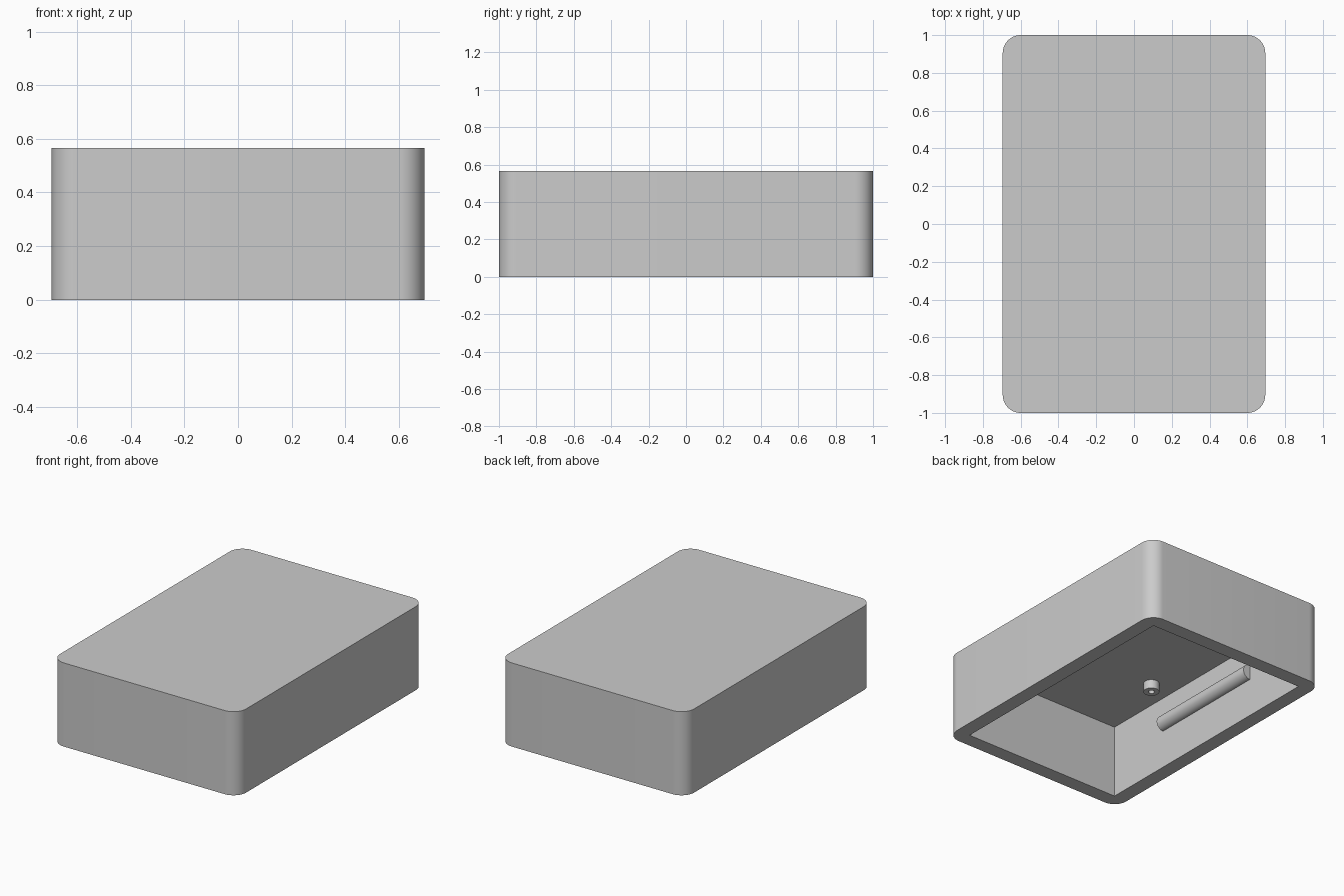
import bpy, bmesh
from math import pi, cos, sin, radians
from mathutils import Matrix, Vector

cube = bpy.data.objects.get("Cube")
if cube:
    bpy.data.objects.remove(cube, do_unlink=True)

WIDTH, LENGTH, HEIGHT = 1.39, 2.0, 0.565
WALL, CORNER, DEPTH = 0.10, 0.095, 0.50
INNER_X = WIDTH / 2 - WALL

grey = bpy.data.materials.new("plain grey")
grey.use_nodes = True
grey.diffuse_color = (0.6, 0.6, 0.6, 1)
grey.node_tree.nodes["Principled BSDF"].inputs["Base Color"].default_value = (0.6, 0.6, 0.6, 1)


def add_object(name, bm):
    """Turn a bmesh into a grey object with sharp creases and smooth curves."""
    bmesh.ops.recalc_face_normals(bm, faces=bm.faces)
    mesh = bpy.data.meshes.new(name)
    bm.to_mesh(mesh)
    bm.free()
    obj = bpy.data.objects.new(name, mesh)
    bpy.context.collection.objects.link(obj)
    mesh.materials.append(grey)
    select_only(obj)
    bpy.ops.object.shade_smooth_by_angle(angle=radians(30))
    return obj


def select_only(obj):
    bpy.ops.object.select_all(action='DESELECT')
    obj.select_set(True)
    bpy.context.view_layer.objects.active = obj


def box(size, centre_z):
    bm = bmesh.new()
    bmesh.ops.create_cube(bm, size=1, matrix=Matrix.Translation((0, 0, centre_z))
                          @ Matrix.Diagonal((*size, 1)))
    return bm


# Outer case with rounded upright edges
bm = box((WIDTH, LENGTH, HEIGHT), HEIGHT / 2)
upright = [e for e in bm.edges if abs(e.verts[0].co.z - e.verts[1].co.z) > 0.1]
bmesh.ops.bevel(bm, geom=upright, offset=CORNER, segments=12, profile=0.5, affect='EDGES')
case = add_object("case", bm)

# Square-cornered cavity, open at the bottom
cutter = add_object("cavity_cutter", box((WIDTH - 2 * WALL, LENGTH - 2 * WALL, 2 * DEPTH), 0))
cutter.hide_render = True
cut = case.modifiers.new("cavity", 'BOOLEAN')
cut.operation, cut.solver, cut.object = 'DIFFERENCE', 'EXACT', cutter
select_only(case)
bpy.ops.object.modifier_apply(modifier=cut.name)
bpy.data.objects.remove(cutter, do_unlink=True)
select_only(case)
bpy.ops.object.shade_smooth_by_angle(angle=radians(30))


def snap_rib(name, side):
    """Half-round rib running along a side wall."""
    radius, half_length, z = 0.052, 0.425, 0.313
    bm = bmesh.new()
    arc = [bm.verts.new((side * (INNER_X - radius * cos(a)), -half_length, z + radius * sin(a)))
           for a in (-pi / 2 + pi * i / 20 for i in range(21))]
    face = bm.faces.new(arc)
    grown = bmesh.ops.extrude_face_region(bm, geom=[face], use_keep_orig=True)
    moved = [g for g in grown["geom"] if isinstance(g, bmesh.types.BMVert)]
    bmesh.ops.translate(bm, verts=moved, vec=(0, 2 * half_length, 0))
    add_object(name, bm)


def screw_post(name, x, y):
    """Short hollow post hanging from the ceiling, turned from a profile."""
    tip = DEPTH - 0.06
    profile = [(0.05, DEPTH), (0.05, tip), (0.02, tip), (0.02, DEPTH - 0.002), (0, DEPTH - 0.002)]
    bm = bmesh.new()
    verts = [bm.verts.new((x + r, y, z)) for r, z in profile]
    edges = [bm.edges.new(pair) for pair in zip(verts, verts[1:])]
    bmesh.ops.spin(bm, geom=verts + edges, cent=Vector((x, y, 0)), axis=(0, 0, 1),
                   angle=2 * pi, steps=32)
    bmesh.ops.remove_doubles(bm, verts=bm.verts, dist=0.0005)
    add_object(name, bm)


# Matching inner parts on both sides
for label, side in (("left", 1), ("right", -1)):
    snap_rib(label + "_snap_rib", side)
    screw_post(label + "_screw_post", side * 0.42, -0.33)
